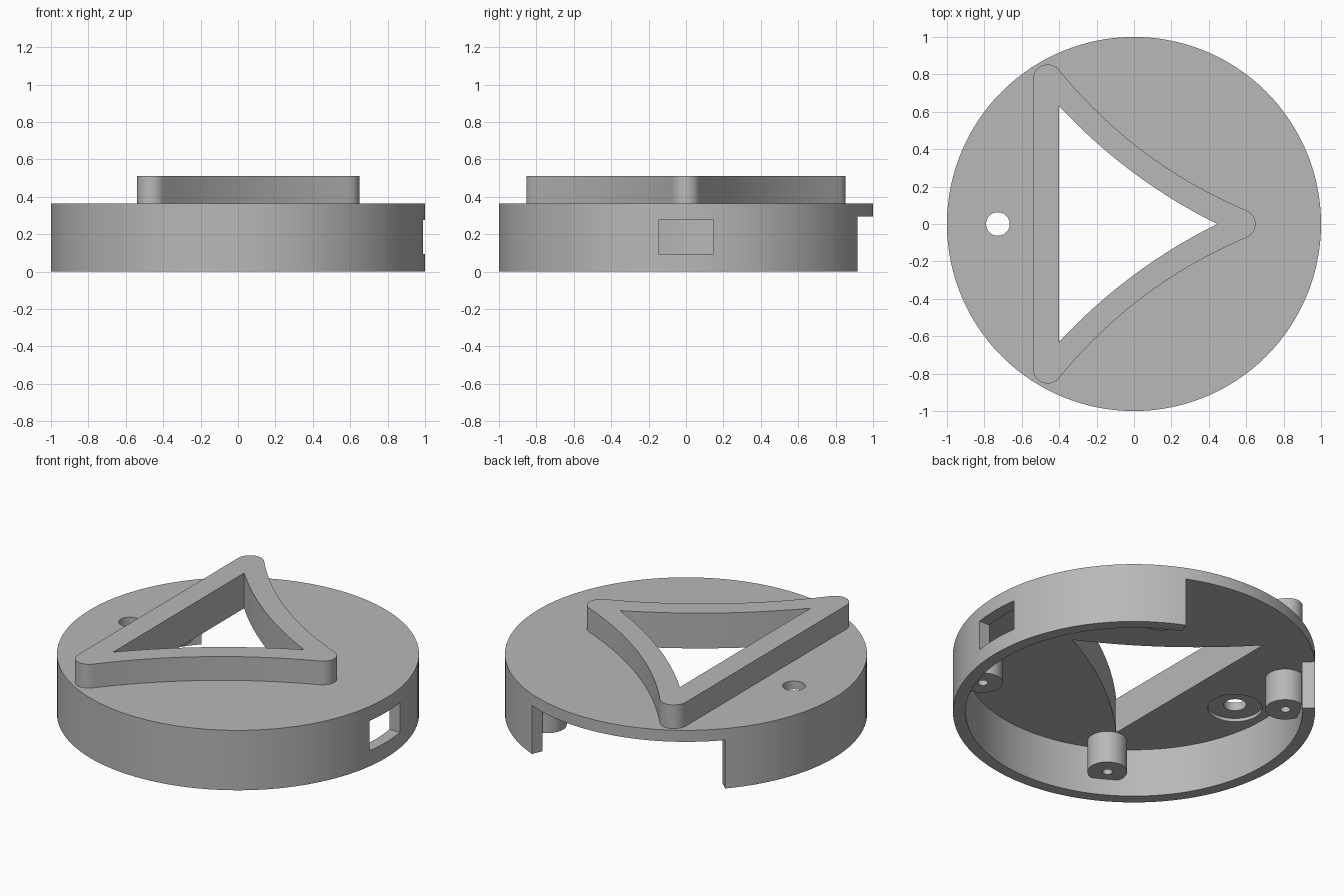
import bpy
import bmesh
from math import cos, sin, radians, pi
from mathutils import Vector

if "Cube" in bpy.data.objects:
    bpy.data.objects.remove(bpy.data.objects["Cube"], do_unlink=True)

TOP, CEILING, RING_TOP = 0.365, 0.295, 0.51

grey = bpy.data.materials.new("plain grey")
grey.use_nodes = True
grey.diffuse_color = (0.48, 0.48, 0.48, 1)
grey.node_tree.nodes["Principled BSDF"].inputs["Base Color"].default_value = grey.diffuse_color


def prism(name, outline, z0, z1):
    """Extrude a counter-clockwise outline from z0 to z1."""
    bm = bmesh.new()
    face = bm.faces.new([bm.verts.new((x, y, z0)) for x, y in outline])
    extruded = bmesh.ops.extrude_face_region(bm, geom=[face])["geom"]
    for v in extruded:
        if isinstance(v, bmesh.types.BMVert):
            v.co.z = z1
    bmesh.ops.recalc_face_normals(bm, faces=bm.faces)
    mesh = bpy.data.meshes.new(name)
    bm.to_mesh(mesh)
    bm.free()
    mesh.materials.append(grey)
    obj = bpy.data.objects.new(name, mesh)
    bpy.context.collection.objects.link(obj)
    return obj


def arc(r, start, end, n, centre=(0, 0)):
    angles = [radians(start + (end - start) * i / n) for i in range(n + 1)]
    return [(centre[0] + r * cos(a), centre[1] + r * sin(a)) for a in angles]


def circle(r, n, centre=(0, 0)):
    return arc(r, 0, 360, n, centre)[:-1]


def cut(target, cutter):
    cutter.hide_render = True
    mod = target.modifiers.new("cut", "BOOLEAN")
    mod.operation, mod.solver, mod.object = "DIFFERENCE", "EXACT", cutter
    bpy.context.view_layer.objects.active = target
    bpy.ops.object.modifier_apply(modifier=mod.name)


def discard(cutter):
    bpy.data.objects.remove(cutter, do_unlink=True)


def bowed_side(a, b, sag, offset=0, n=20):
    """Inward-bowed curve from a to b, optionally offset outward."""
    a, b = Vector(a), Vector(b)
    along = (b - a).normalized()
    mid = (a + b) / 2 + Vector((along.y, -along.x)) * 2 * sag
    points = []
    for i in range(n + 1):
        t = i / n
        p = a * (1 - t) ** 2 + mid * 2 * t * (1 - t) + b * t * t
        d = ((mid - a) * (1 - t) + (b - mid) * t).normalized()
        points.append(tuple(p + Vector((-d.y, d.x)) * offset))
    return points


def mirrored(points):
    return [(x, -y) for x, y in reversed(points)]


# Arrow outlines: rounded outside, sharp inside
R = 0.078
corner, tip = (-0.462, 0.775), (0.572, 0)
upper = bowed_side(corner, tip, 0.08, R)
tip_cap = arc(R, 67, -67, 12, tip)[1:-1]
corner_cap = arc(R, 180, 39, 14, corner)[:-1]
arrow_outer = corner_cap + upper + tip_cap + mirrored(upper) + mirrored(corner_cap)
inner = bowed_side((-0.4, 0.63), (0.445, 0), 0.048)
arrow_inner = inner + mirrored(inner)[1:]

# Round cover, hollowed from below with a gap in the rear wall
cover = prism("cover", circle(1, 128), 0, TOP)
gap_start, gap_end = 66.7, 137.5
cavity_outline = arc(0.93, gap_end, gap_start + 360, 100) + arc(1.3, gap_start, gap_end, 24)
cavity = prism("cavity_cutter", cavity_outline, -0.1, CEILING)
window = prism("window_cutter", [(0.8, -0.147), (1.2, -0.147), (1.2, 0.147), (0.8, 0.147)], 0.095, 0.277)
button_hole = prism("hole_cutter", circle(0.063, 32, (-0.728, 0)), -0.1, 0.6)
recess = prism("recess_cutter", circle(0.15, 48, (-0.728, 0)), 0.1, CEILING + 0.02)
for cutter in (cavity, window, button_hole, recess):
    cut(cover, cutter)
    discard(cutter)

# Raised arrow frame, opened through the cover
arrow_frame = prism("arrow_frame", arrow_outer, TOP, RING_TOP)
opening = prism("arrow_cutter", arrow_inner, -0.1, 0.7)
cut(cover, opening)
cut(arrow_frame, opening)
discard(opening)

# Four screw posts around the inside of the wall
parts = [cover, arrow_frame]
for i in range(4):
    angle = pi / 3 + i * pi / 2
    spot = (0.848 * cos(angle), 0.848 * sin(angle))
    post = prism(f"screw_post_{i + 1}", circle(0.11, 40, spot), 0.1, CEILING + 0.01)
    pilot = prism("pilot_cutter", circle(0.028, 20, spot), 0, 0.27)
    cut(post, pilot)
    discard(pilot)
    parts.append(post)

# Smooth curved sides, sharp edges kept
bpy.ops.object.select_all(action="DESELECT")
for part in parts:
    part.select_set(True)
bpy.context.view_layer.objects.active = cover
bpy.ops.object.shade_smooth_by_angle(angle=radians(30))
